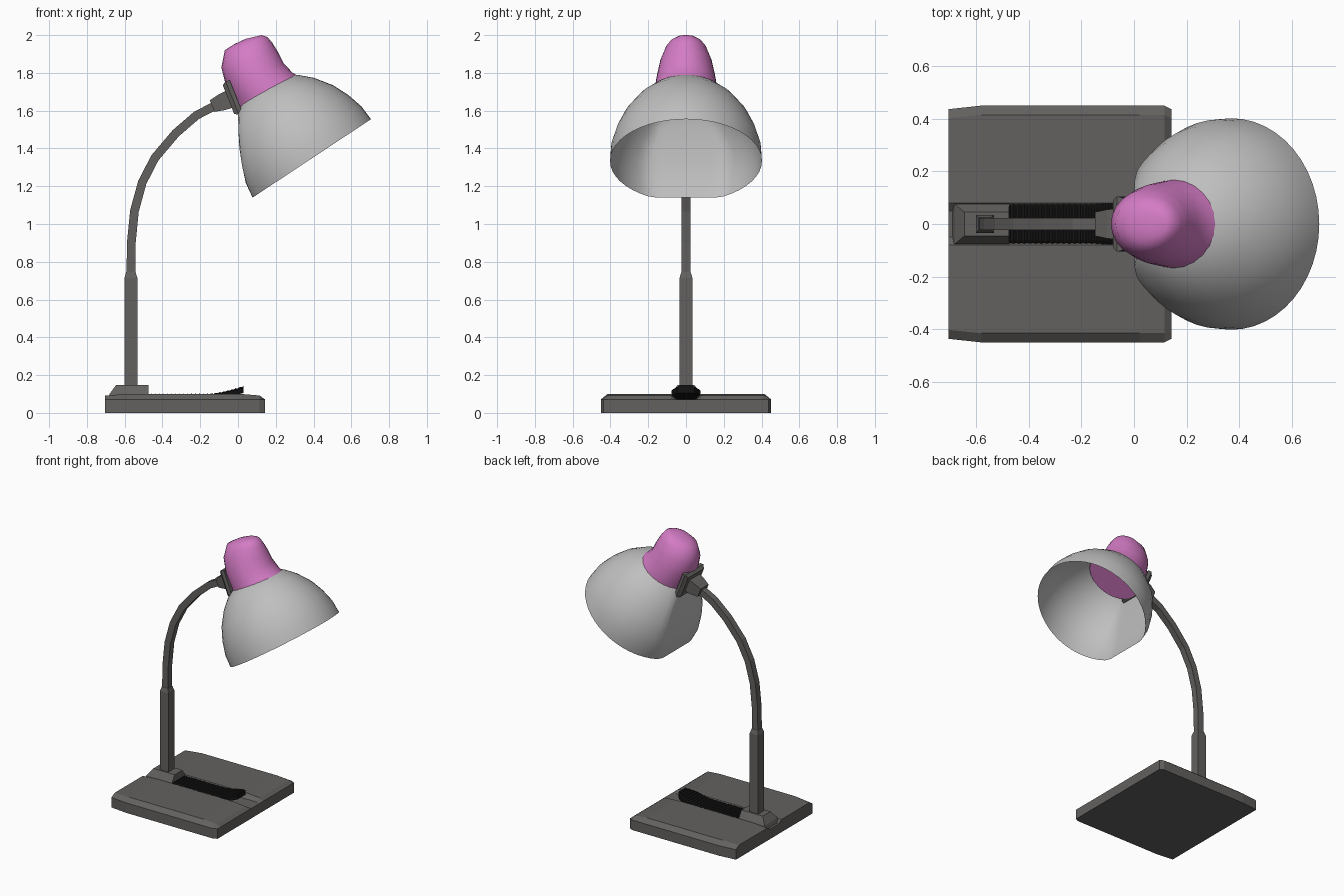
import bpy, bmesh, math
from mathutils import Vector

if "Cube" in bpy.data.objects:
    bpy.data.objects.remove(bpy.data.objects["Cube"])


def material(name, rgb):
    m = bpy.data.materials.new(name)
    m.diffuse_color = (*rgb, 1)
    m.use_nodes = True
    m.node_tree.nodes["Principled BSDF"].inputs["Base Color"].default_value = m.diffuse_color
    return m


GREY = material("shade grey", (0.52, 0.52, 0.52))
PINK = material("pink", (0.66, 0.20, 0.56))
DARK = material("dark grey", (0.125, 0.12, 0.115))
BLACK = material("black", (0.006, 0.006, 0.006))


def finish(bm, name, mat, smooth=None, recalc=True):
    if recalc:
        bmesh.ops.recalc_face_normals(bm, faces=bm.faces[:])
    me = bpy.data.meshes.new(name)
    bm.to_mesh(me)
    bm.free()
    ob = bpy.data.objects.new(name, me)
    bpy.context.collection.objects.link(ob)
    me.materials.append(mat)
    if smooth:
        bpy.ops.object.select_all(action='DESELECT')
        ob.select_set(True)
        bpy.context.view_layer.objects.active = ob
        bpy.ops.object.shade_smooth_by_angle(angle=math.radians(smooth))
    return ob


def loft(name, rings, mat, smooth=None, cap_start=True):
    """Skin a list of rings (equal point counts), closing the ends."""
    bm = bmesh.new()
    vs = [[bm.verts.new(p) for p in r] for r in rings]
    n = len(vs[0])
    for a, b in zip(vs, vs[1:]):
        for i in range(n):
            j = (i + 1) % n
            bm.faces.new((a[i], a[j], b[j], b[i]))
    if cap_start:
        bm.faces.new(vs[0][::-1])
    bm.faces.new(vs[-1])
    return finish(bm, name, mat, smooth)


def rect(c, up, h, w):
    """Rectangle ring around c: half height h along up, half width w along y."""
    y = Vector((0, 1, 0))
    return [c + up * (sh * h) + y * (sy * w)
            for sh, sy in ((-1, -1), (-1, 1), (1, 1), (1, -1))]


def xz(x, z):
    return Vector((x, 0, z))


# Base plate: height grid with a shallow centre groove and sloped borders
xs = [-0.705, -0.58, -0.05, 0.02, 0.115, 0.142]
ys = [-0.45, -0.415, -0.08, -0.05, 0.05, 0.08, 0.415, 0.45]
bm = bmesh.new()
grid = []
for x in xs:
    row = []
    for y in ys:
        z = 0.1
        if abs(y) < 0.06:
            z = 0.072
        elif abs(y) > 0.44 or x > 0.13:
            z = 0.072
        elif x < -0.7 or x > 0.1:
            z = 0.092
        trim = 0.97 if x in (xs[0], xs[-1]) and abs(y) > 0.4 else 1.0
        row.append(bm.verts.new((x, y * trim, z)))
    grid.append(row)
for a, b in zip(grid, grid[1:]):
    for i in range(len(ys) - 1):
        bm.faces.new((a[i], b[i], b[i + 1], a[i + 1]))
border = [e for e in bm.edges if e.is_boundary]
ext = bmesh.ops.extrude_edge_only(bm, edges=border)
for v in ext["geom"]:
    if isinstance(v, bmesh.types.BMVert):
        v.co.z = 0
bmesh.ops.holes_fill(bm, edges=[e for e in bm.edges if e.is_boundary], sides=0)
finish(bm, "base_plate", DARK)

# Ridged black strip lying in the groove, lifting at its front end
rings = []
N = 48
for i in range(N + 1):
    t = i / N
    x = -0.48 + 0.51 * t
    lift = 0.042 * max(0, (t - 0.62) / 0.38) ** 1.5
    z = 0.102 + lift - (0.005 if i % 2 else 0)
    w = 0.078 if t < 0.85 else 0.078 - 0.033 * ((t - 0.85) / 0.15) ** 2
    bot = 0.068 + lift * 0.9
    rings.append([Vector((x, -w, bot)), Vector((x, w, bot)),
                  Vector((x, w, z - 0.008)), Vector((x, w * 0.8, z)),
                  Vector((x, -w * 0.8, z)), Vector((x, -w, z - 0.008))])
loft("ridged_strip", rings, BLACK)

# Foot of the post
X = Vector((1, 0, 0))
loft("post_foot", [rect(xz(-0.58, 0.07), X, 0.11, 0.08),
                   rect(xz(-0.577, 0.1), X, 0.103, 0.075),
                   rect(xz(-0.56, 0.148), X, 0.085, 0.045)], DARK)

# Square post with a tapered top
loft("post", [rect(xz(-0.567, z), X, r, r) for z, r in
              ((0.12, 0.034), (0.715, 0.034), (0.745, 0.025))], DARK)

# Curved arm: square section swept along a path
path = [xz(*p) for p in ((-0.567, 0.73), (-0.565, 0.9), (-0.548, 1.07),
                         (-0.507, 1.22), (-0.44, 1.35), (-0.33, 1.48),
                         (-0.22, 1.575), (-0.10, 1.637))]
rings = []
for i, p in enumerate(path):
    t = (path[min(i + 1, len(path) - 1)] - path[max(i - 1, 0)]).normalized()
    rings.append(rect(p, xz(-t.z, t.x), 0.023, 0.023))
loft("curved_arm", rings, DARK)

# Joint block and mounting plate behind the cap
n = xz(0.93, 0.37).normalized()
up = xz(-n.z, n.x)
o = xz(-0.03, 1.667)
loft("joint_block", [rect(o + n * d, up, h, w) for d, h, w in
                     ((-0.115, 0.033, 0.045), (-0.06, 0.045, 0.055),
                      (0.0, 0.05, 0.06))], DARK)
loft("joint_plate", [rect(o + n * d, up, h, w) for d, h, w in
                     ((-0.022, 0.082, 0.09), (0.0, 0.095, 0.105),
                      (0.022, 0.092, 0.1))], DARK)

# Pink cap: tilted elliptical rings (rear point, front point, half width)
cap = [((0.01, 1.58), (0.335, 1.775), 0.172), ((-0.01, 1.64), (0.29, 1.80), 0.166),
       ((-0.065, 1.735), (0.242, 1.85), 0.153), ((-0.088, 1.83), (0.212, 1.91), 0.135),
       ((-0.07, 1.92), (0.18, 1.962), 0.105), ((-0.02, 1.952), (0.155, 1.99), 0.08),
       ((0.04, 1.98), (0.125, 2.0), 0.045)]
rings = []
for l, r, w in cap:
    c, h = (xz(*l) + xz(*r)) / 2, (xz(*r) - xz(*l)) / 2
    rings.append([c + h * math.cos(a) + Vector((0, w * math.sin(a), 0))
                  for a in (2 * math.pi * i / 24 for i in range(24))])
loft("pink_cap", rings, PINK, 50)

# Lampshade: open tilted bell, flattened on its lower rear side
C, d, ax = xz(0.369, 1.333), xz(0.834, 0.552), xz(-0.552, 0.834)
#          height, radius, rear limit
profile = [(0, 0.402, 0.35), (0.085, 0.397, 0.337), (0.174, 0.372, 0.302),
           (0.26, 0.334, 0.262), (0.348, 0.272, 0.21), (0.41, 0.208, 0.17),
           (0.45, 0.14, 0.13), (0.47, 0.06, 0.06)]
rings = []
for v, r, lim in profile:
    ring = []
    for i in range(48):
        a = 2 * math.pi * i / 48
        u, y = r * math.cos(a), r * math.sin(a)
        if u < 0:                       # soft flattening toward the limit
            u = -min(lim, -u * (0.97 if lim < r * 0.95 else 1))
        ring.append(C + d * u + ax * v + Vector((0, y, 0)))
    rings.append(ring)
loft("lampshade", rings, GREY, 60, cap_start=False)
